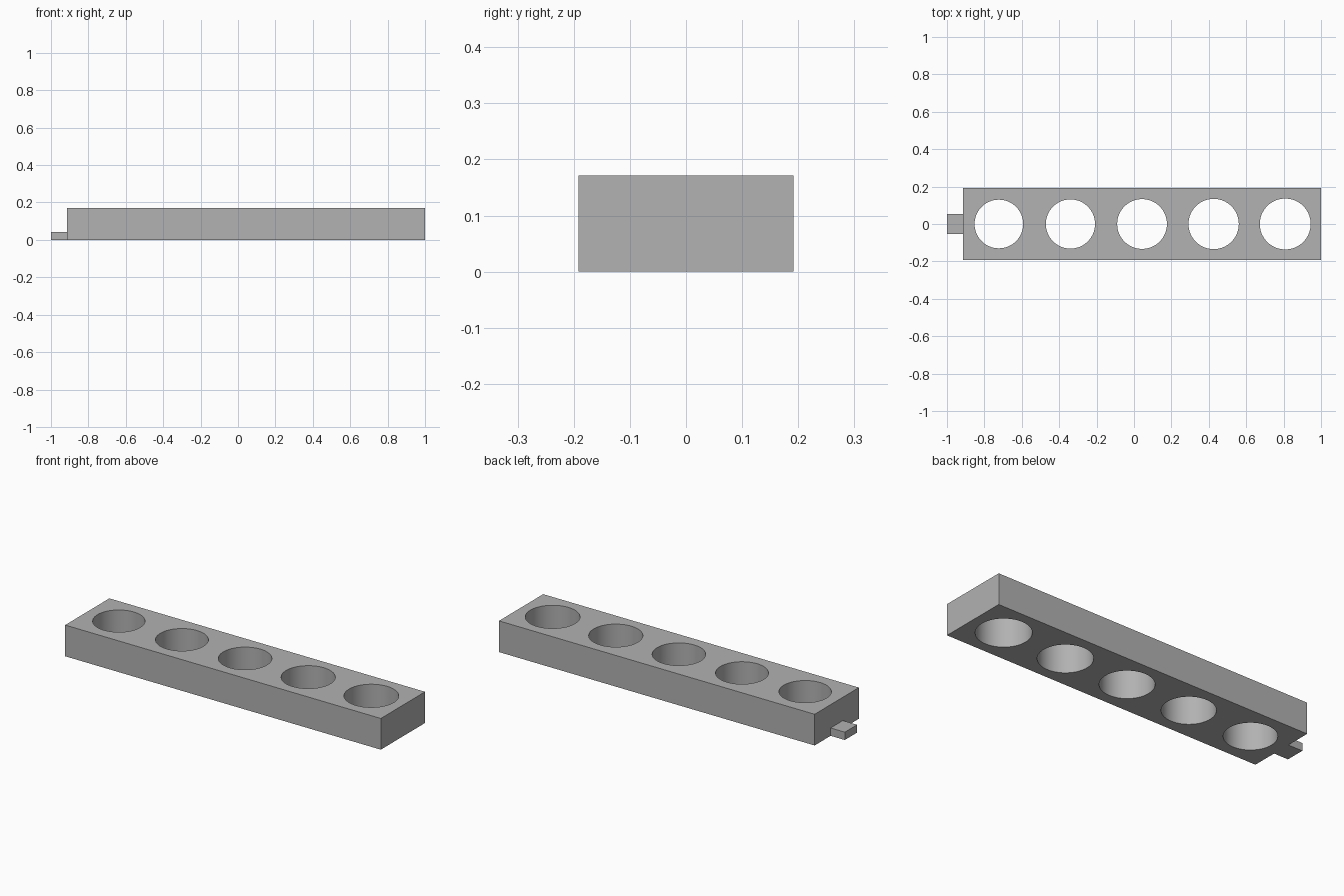
import bpy, bmesh, math
from mathutils import Matrix

if "Cube" in bpy.data.objects:
    bpy.data.objects.remove(bpy.data.objects["Cube"])

LEFT, RIGHT = -0.914, 1.0      # block ends
HALF_W, HEIGHT = 0.1915, 0.171
PITCH = (RIGHT - LEFT) / 5     # one cell per hole
RADII = [0.130, 0.1315, 0.133, 0.1345, 0.136]  # holes widen slightly to the right

grey = bpy.data.materials.new("grey")
grey.diffuse_color = (0.445, 0.445, 0.445, 1)
grey.use_nodes = True
grey.node_tree.nodes["Principled BSDF"].inputs["Base Color"].default_value = grey.diffuse_color


def make_object(name, bm):
    mesh = bpy.data.meshes.new(name)
    bm.to_mesh(mesh)
    bm.free()
    mesh.materials.append(grey)
    obj = bpy.data.objects.new(name, mesh)
    bpy.context.collection.objects.link(obj)
    return obj


def box(name, x0, x1, half_y, z1):
    bm = bmesh.new()
    place = Matrix.Translation(((x0 + x1) / 2, 0, z1 / 2)) @ Matrix.Diagonal((x1 - x0, 2 * half_y, z1, 1))
    bmesh.ops.create_cube(bm, size=1, matrix=place)
    return make_object(name, bm)


# Long block and the small connecting tab at its left end
block = box("block", LEFT, RIGHT, HALF_W, HEIGHT)
box("end_tab", -1.0, LEFT, 0.053, 0.043)

# Row of round through-holes
bm = bmesh.new()
for i, r in enumerate(RADII):
    bmesh.ops.create_cone(bm, cap_ends=True, segments=64, radius1=r, radius2=r, depth=HEIGHT * 2,
                          matrix=Matrix.Translation((LEFT + PITCH * (i + 0.5), 0, HEIGHT / 2)))
cutter = make_object("hole_cutter", bm)
cutter.hide_render = True

cut = block.modifiers.new("holes", 'BOOLEAN')
cut.operation = 'DIFFERENCE'
cut.solver = 'EXACT'
cut.object = cutter
bpy.context.view_layer.objects.active = block
block.select_set(True)
bpy.ops.object.modifier_apply(modifier=cut.name)
bpy.data.objects.remove(cutter)

# Smooth hole walls, sharp block edges
bpy.ops.object.shade_smooth_by_angle(angle=math.radians(30))
